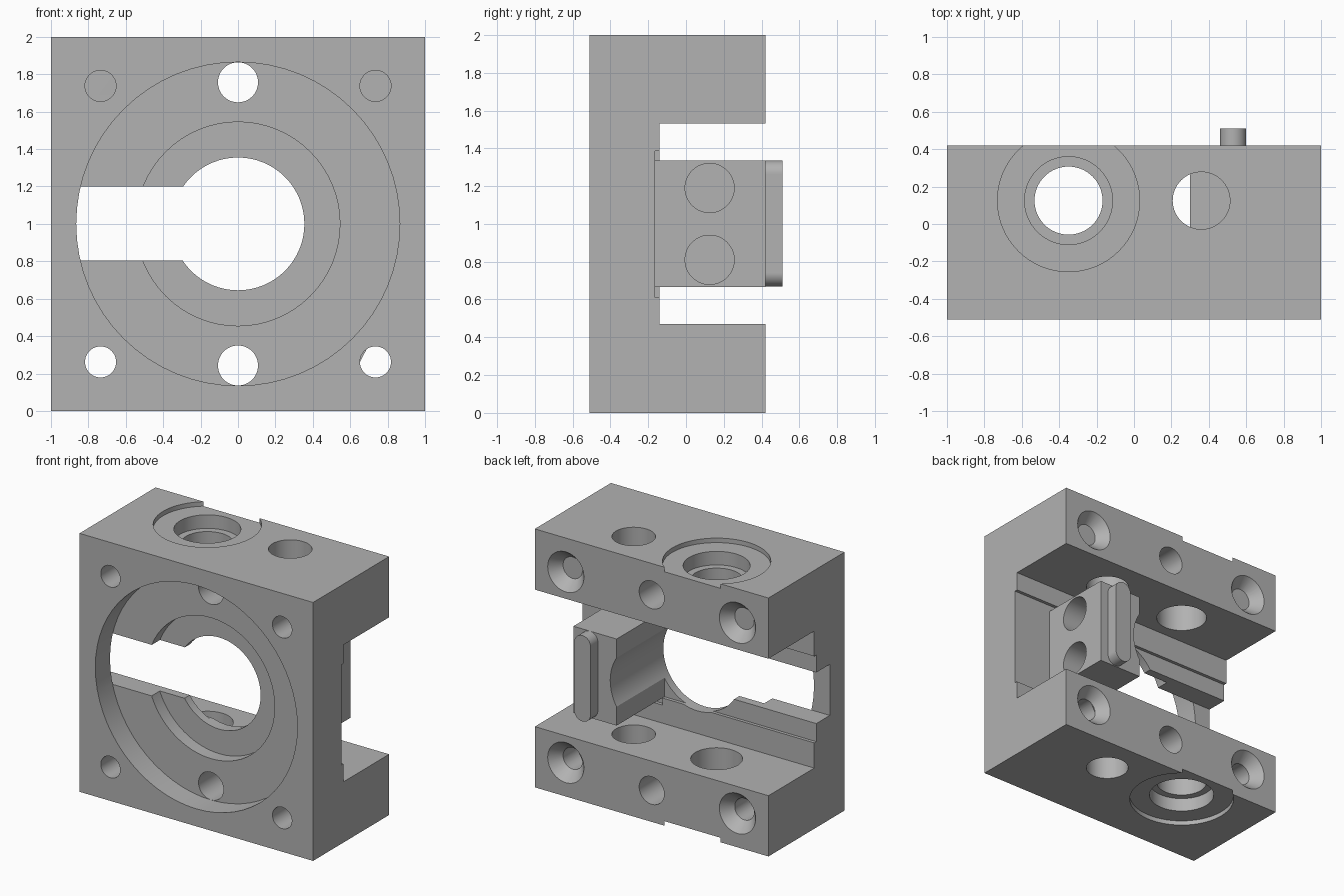
import bpy
import math

if "Cube" in bpy.data.objects:
    bpy.data.objects.remove(bpy.data.objects["Cube"], do_unlink=True)

grey = bpy.data.materials.new("machined grey")
grey.use_nodes = True
COLOR = (0.445, 0.445, 0.445, 1)
grey.diffuse_color = COLOR
grey.node_tree.nodes["Principled BSDF"].inputs["Base Color"].default_value = COLOR


def box(name, x, y, z):
    """Box given by its (min, max) range on each axis."""
    center = [sum(r) / 2 for r in (x, y, z)]
    bpy.ops.mesh.primitive_cube_add(size=1, location=center)
    ob = bpy.context.object
    ob.name = name
    ob.scale = [r[1] - r[0] for r in (x, y, z)]
    bpy.ops.object.transform_apply(location=True, rotation=True, scale=True)
    return ob


def rod(name, axis, a, b, span, r, r_end=None):
    """Round bar or cone along an axis; a, b are its other two coordinates."""
    lo, hi = span
    mid = (lo + hi) / 2
    loc, rot = {
        "X": ((mid, a, b), (0, math.pi / 2, 0)),
        "Y": ((a, mid, b), (-math.pi / 2, 0, 0)),
        "Z": ((a, b, mid), (0, 0, 0)),
    }[axis]
    bpy.ops.mesh.primitive_cone_add(vertices=64, radius1=r, radius2=r if r_end is None else r_end,
                                    depth=hi - lo, location=loc, rotation=rot)
    ob = bpy.context.object
    ob.name = name
    bpy.ops.object.transform_apply(location=True, rotation=True, scale=True)
    return ob


def combine(target, tool, operation="DIFFERENCE"):
    """Apply a boolean and remove the tool."""
    mod = target.modifiers.new("cut", "BOOLEAN")
    mod.operation = operation
    mod.solver = "EXACT"
    mod.object = tool
    bpy.context.view_layer.objects.active = target
    bpy.ops.object.modifier_apply(modifier=mod.name)
    bpy.data.objects.remove(tool, do_unlink=True)


FRONT, BACK = -0.51, 0.42
body = box("housing_body", (-1, 1), (FRONT, BACK), (0, 2))

# Rear channel with its shallow grooves
combine(body, box("channel", (-1.1, 1.1), (-0.14, 0.6), (0.47, 1.53)))
combine(body, box("narrow_groove", (-1.1, 0.4), (-0.165, 0), (0.665, 1.335)))
combine(body, box("wide_groove", (0.3, 1.1), (-0.165, 0), (0.61, 1.385)))

# Guide block standing in the channel
combine(body, box("guide_block", (0.3, 0.67), (-0.25, BACK), (0.665, 1.335)), "UNION")
for z in (0.81, 1.19):
    combine(body, rod("block_hole", "X", 0.125, z, (0.47, 0.8), 0.13))

# Stepped front bore and the side slot
combine(body, rod("front_recess", "Y", 0, 1, (-0.7, -0.33), 0.865))
combine(body, rod("bore_step", "Y", 0, 1, (-0.6, -0.23), 0.545))
combine(body, rod("main_bore", "Y", 0, 1, (-0.6, 0.6), 0.355))
combine(body, box("side_slot", (-1.1, 0), (-0.33, 0.1), (0.805, 1.2)))

# Front-to-back bolt holes, countersunk at the rear corners
for side in (-1, 1):
    z_mid = 1 + side * 0.757
    combine(body, rod("middle_hole", "Y", 0, z_mid, (-0.7, 0.6), 0.107))
    for x in (-0.735, 0.735):
        z = 1 + side * 0.738
        combine(body, rod("corner_hole", "Y", x, z, (-0.7, 0.6), 0.083))
        combine(body, rod("countersink", "Y", x, z, (BACK - 0.085, BACK + 0.02), 0.083, 0.172))

# Vertical ports, the same on top and bottom
for side in (-1, 1):
    def span(near, far):
        return tuple(sorted((1 + side * near, 1 + side * far)))

    combine(body, rod("port_face", "Z", -0.35, 0.125, span(0.965, 1.1), 0.38))
    combine(body, rod("port_step", "Z", -0.35, 0.125, span(0.86, 1.1), 0.235))
    combine(body, rod("port_hole", "Z", -0.35, 0.125, span(0.4, 1.1), 0.182))
    combine(body, rod("pin_hole", "Z", 0.36, 0.125, span(0.45, 1.1), 0.153))

# Rounded key on the back of the guide block
key = box("rounded_key", (0.46, 0.6), (BACK - 0.03, 0.51), (0.74, 1.265))
for z in (0.74, 1.265):
    combine(key, rod("key_end", "Y", 0.53, z, (BACK - 0.03, 0.51), 0.07), "UNION")

for ob in (body, key):
    ob.data.materials.clear()
    ob.data.materials.append(grey)
    for face in ob.data.polygons:
        face.material_index = 0
    bpy.ops.object.select_all(action="DESELECT")
    ob.select_set(True)
    bpy.context.view_layer.objects.active = ob
    bpy.ops.object.shade_smooth_by_angle(angle=math.radians(25))
